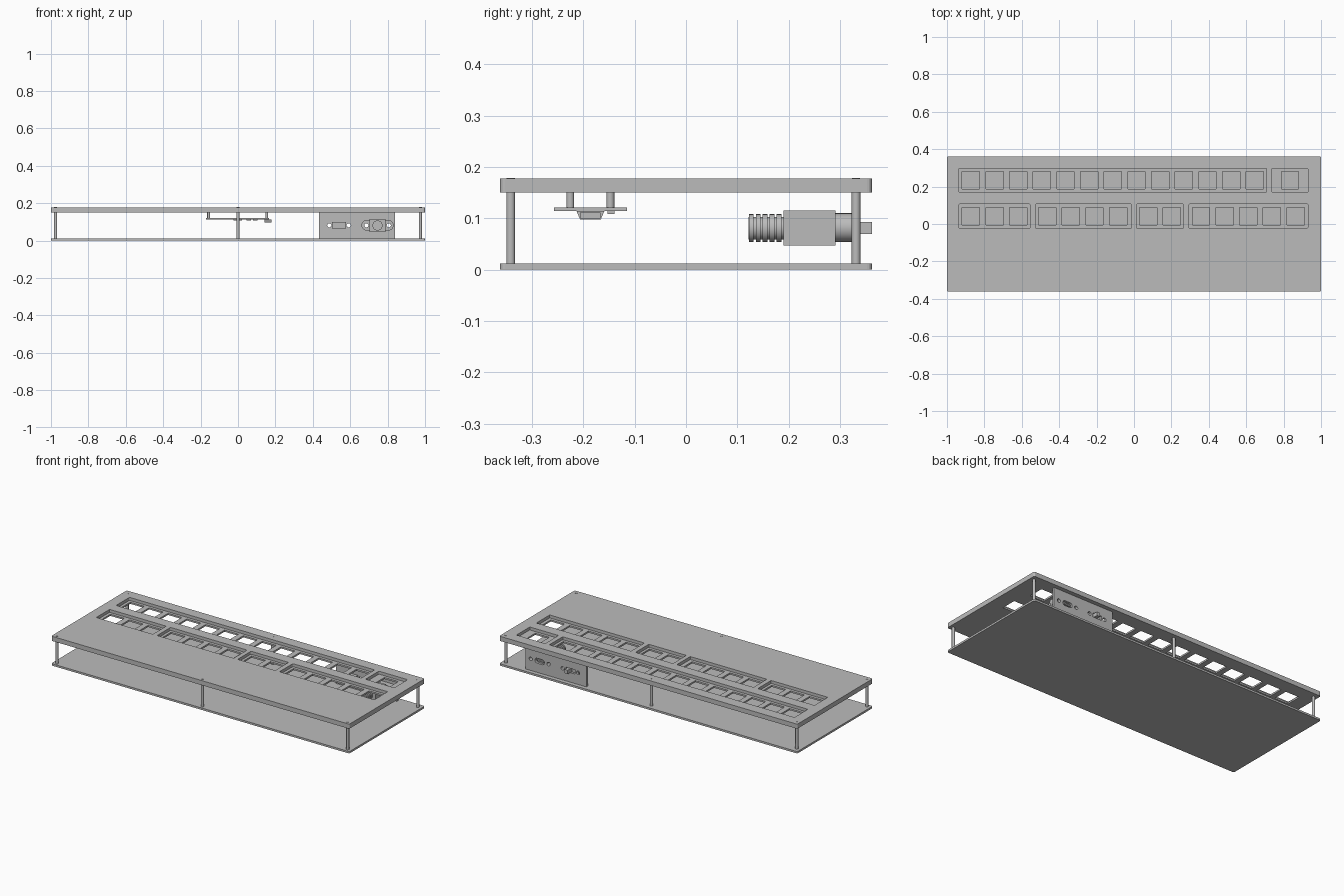
import bpy, bmesh, math
from mathutils import Matrix, Vector

cube = bpy.data.objects.get("Cube")
if cube:
    bpy.data.objects.remove(cube, do_unlink=True)

grey = bpy.data.materials.new("plain grey")
grey.use_nodes = True
grey.diffuse_color = (0.5, 0.5, 0.5, 1)
grey.node_tree.nodes["Principled BSDF"].inputs["Base Color"].default_value = (0.5, 0.5, 0.5, 1)


def finish(name, bm, smooth=False):
    bmesh.ops.recalc_face_normals(bm, faces=bm.faces[:])
    mesh = bpy.data.meshes.new(name)
    bm.to_mesh(mesh)
    bm.free()
    mesh.materials.append(grey)
    obj = bpy.data.objects.new(name, mesh)
    bpy.context.scene.collection.objects.link(obj)
    if smooth:
        bpy.ops.object.select_all(action='DESELECT')
        obj.select_set(True)
        bpy.context.view_layer.objects.active = obj
        bpy.ops.object.shade_smooth_by_angle(angle=math.radians(35))
    return obj


def add_box(bm, x, y, z, corner=0):
    """Box from three (low, high) ranges, with optionally rounded upright edges."""
    size = Vector((x[1] - x[0], y[1] - y[0], z[1] - z[0]))
    mid = Vector((x[0] + x[1], y[0] + y[1], z[0] + z[1])) / 2
    verts = bmesh.ops.create_cube(bm, size=1, matrix=Matrix.LocRotScale(mid, None, size))["verts"]
    if corner:
        edges = {e for v in verts for e in v.link_edges
                 if abs(e.verts[0].co.z - e.verts[1].co.z) > 1e-6}
        bmesh.ops.bevel(bm, geom=list(edges), offset=corner, segments=4, profile=0.5, affect='EDGES')


def add_rod(bm, centre, radius, length, axis='Z', sides=24):
    turn = Matrix.Rotation(math.pi / 2, 4, 'X') if axis == 'Y' else Matrix()
    bmesh.ops.create_cone(bm, cap_ends=True, segments=sides, radius1=radius, radius2=radius,
                          depth=length, matrix=Matrix.Translation(centre) @ turn)


def add_oval(bm, x, z, half_width, radius, y):
    """Round-ended slab in the xz plane, running along y."""
    side = half_width - radius
    ring = []
    for end, start in ((1, -90), (-1, 90)):
        for i in range(13):
            a = math.radians(start + 15 * i)
            ring.append(bm.verts.new((x + end * side + radius * math.cos(a), y[0], z + radius * math.sin(a))))
    face = bm.faces.new(ring)
    ext = bmesh.ops.extrude_face_region(bm, geom=[face])["geom"]
    bmesh.ops.translate(bm, vec=(0, y[1] - y[0], 0), verts=[v for v in ext if isinstance(v, bmesh.types.BMVert)])


def cut(obj, bm):
    """Subtract the closed solids in bm from obj."""
    tool = finish("cutter", bm)
    tool.hide_render = True
    mod = obj.modifiers.new("cut", 'BOOLEAN')
    mod.object, mod.operation, mod.solver = tool, 'DIFFERENCE', 'EXACT'
    deps = bpy.context.evaluated_depsgraph_get()
    result = bpy.data.meshes.new_from_object(obj.evaluated_get(deps))
    obj.modifiers.clear()
    obj.data = result
    bpy.data.objects.remove(tool, do_unlink=True)


def box(name, x, y, z, corner=0):
    bm = bmesh.new()
    add_box(bm, x, y, z, corner)
    return finish(name, bm)


# Base and top plates
W, D = 1.0, 0.362
FLOOR, UNDER, LEDGE, TOP = 0.0117, 0.15, 0.16, 0.178
box("base_plate", (-W, W), (-D, D), (0, FLOOR), 0.01)
top = box("top_plate", (-W, W), (-D, D), (UNDER, TOP), 0.01)

# Key groups: row centre, window range, first key, number of keys
PITCH, KEY, WIN = 0.1265, 0.0465, 0.064
groups = [(0.233, -0.936, 0.709, -0.872, 13), (0.233, 0.737, 0.930, 0.834, 1),
          (0.042, -0.936, -0.556, -0.872, 3), (0.042, -0.527, -0.013, -0.464, 4),
          (0.042, 0.013, 0.265, 0.076, 2), (0.042, 0.294, 0.930, 0.358, 5)]
windows, holes = bmesh.new(), bmesh.new()
for row, left, right, first, count in groups:
    add_box(windows, (left, right), (row - WIN, row + WIN), (LEDGE, TOP + 0.05), 0.005)
    for i in range(count):
        x = first + i * PITCH
        add_box(holes, (x - KEY, x + KEY), (row - KEY, row + KEY), (UNDER - 0.05, LEDGE + 0.005))
cut(top, windows)
cut(top, holes)

# Spacer posts with flush screw heads
posts, heads = bmesh.new(), bmesh.new()
for x in (-0.975, 0, 0.975):
    for y in (-0.341, 0.331):
        add_rod(posts, (x, y, (FLOOR + UNDER) / 2), 0.0085, UNDER - FLOOR)
        add_rod(heads, (x, y, TOP), 0.008, 0.002)
finish("spacer_posts", posts, True)
finish("screw_heads", heads, True)

# Rear connector panel
PX, SX, CZ = 0.746, 0.54, 0.082
panel = box("rear_panel", (0.433, 0.84), (0.323, 0.337), (FLOOR, UNDER))
openings = bmesh.new()
for x, gap in ((PX, 0.06), (SX, 0.052)):
    for side in (-1, 1):
        add_rod(openings, (x + side * gap, 0.33, CZ), 0.011, 0.1, 'Y')
add_oval(openings, PX, CZ, 0.032, 0.015, (0.3, 0.36))
add_box(openings, (SX - 0.03, SX + 0.03), (0.3, 0.36), (CZ - 0.013, CZ + 0.013))
cut(panel, openings)

# Panel socket: flange, body, socket tongue and ribbed cable sleeve
bm = bmesh.new()
add_oval(bm, PX, CZ, 0.086, 0.028, (0.29, 0.323))
flange = finish("socket_flange", bm, True)
bm = bmesh.new()
for side in (-1, 1):
    add_rod(bm, (PX + side * 0.06, 0.31, CZ), 0.011, 0.1, 'Y')
cut(flange, bm)
box("socket_body", (PX - 0.043, PX + 0.043), (0.19, 0.291), (0.047, 0.115))
box("socket_tongue", (PX - 0.022, PX + 0.022), (0.32, 0.333), (CZ - 0.004, CZ + 0.004))
bm = bmesh.new()
add_rod(bm, (PX, 0.157, 0.081), 0.022, 0.07, 'Y')
for i in range(5):
    add_rod(bm, (PX, 0.127 + i * 0.0135, 0.081), 0.027, 0.0095, 'Y')
finish("cable_sleeve", bm, True)

# Slide switch
box("switch_body", (SX - 0.038, SX + 0.038), (0.28, 0.323), (CZ - 0.018, CZ + 0.018))
box("switch_lever", (SX, SX + 0.022), (0.32, D), (0.07, 0.093))

# Controller board hung under the top plate
BY, BZ = -0.186, 0.114
board = box("controller_board", (-0.17, 0.167), (BY - 0.071, BY + 0.071), (BZ, 0.121))
pins = bmesh.new()
for i in range(20):
    for side in (-1, 1):
        add_rod(pins, (-0.161 + i * 0.0168, BY + side * 0.06, BZ), 0.0035, 0.05, sides=10)
cut(board, pins)
bm = bmesh.new()
for x in (-0.157, 0.154):
    for side in (-1, 1):
        add_rod(bm, (x, BY + side * 0.039, (0.121 + UNDER) / 2), 0.0075, UNDER - 0.121)
finish("board_standoffs", bm, True)
box("main_chip", (-0.025, 0.021), (BY - 0.023, BY + 0.023), (BZ - 0.006, BZ))
box("memory_chip", (0.045, 0.07), (BY - 0.013, BY + 0.013), (BZ - 0.005, BZ))
box("push_button", (0.08, 0.105), (BY + 0.033, BY + 0.047), (BZ - 0.006, BZ))

# Board port shell, narrowing downward
bm = bmesh.new()
add_box(bm, (0.143, 0.18), (BY - 0.027, BY + 0.027), (0.098, BZ))
for v in bm.verts:
    if v.co.z < 0.1:
        v.co.y = BY + (v.co.y - BY) * 0.75
port = finish("board_port", bm)
bm = bmesh.new()
add_box(bm, (0.155, 0.2), (BY - 0.019, BY + 0.019), (0.101, 0.111))
cut(port, bm)
